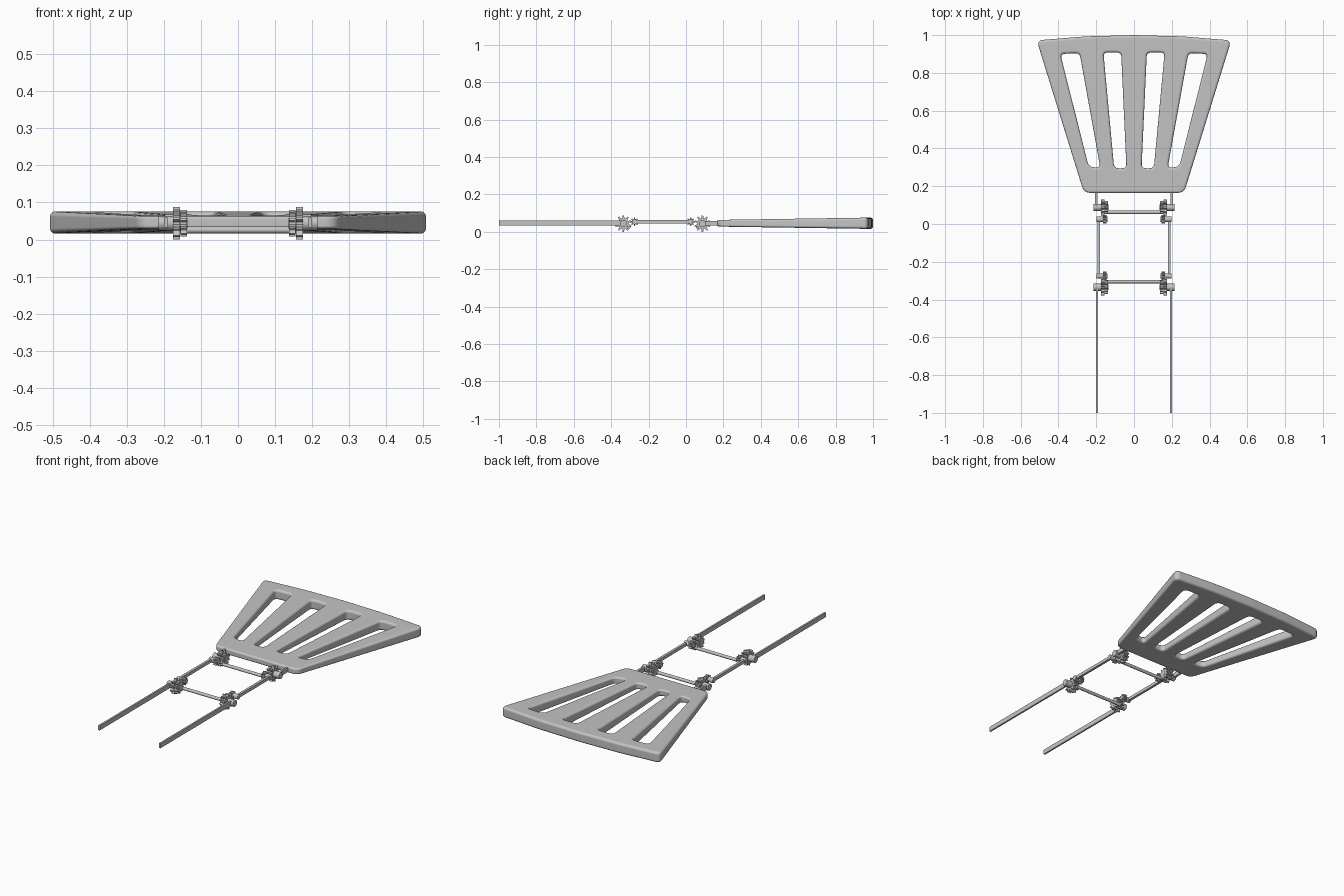
import bpy, bmesh, math
from mathutils import Vector

if "Cube" in bpy.data.objects:
    bpy.data.objects.remove(bpy.data.objects["Cube"])

grey = bpy.data.materials.new("light_grey")
grey.diffuse_color = (0.55, 0.55, 0.55, 1)
grey.use_nodes = True
grey.node_tree.nodes["Principled BSDF"].inputs["Base Color"].default_value = grey.diffuse_color


def finish(name, bm, smooth=True):
    bmesh.ops.recalc_face_normals(bm, faces=bm.faces)
    me = bpy.data.meshes.new(name)
    bm.to_mesh(me)
    bm.free()
    me.materials.append(grey)
    ob = bpy.data.objects.new(name, me)
    bpy.context.collection.objects.link(ob)
    if smooth:
        for o in bpy.context.selected_objects:
            o.select_set(False)
        ob.select_set(True)
        bpy.context.view_layer.objects.active = ob
        bpy.ops.object.shade_smooth_by_angle(angle=math.radians(35))
    return ob


def rounded(corners, radius, steps=6):
    """Counter-clockwise polygon with each corner rounded."""
    pts = []
    n = len(corners)
    for i in range(n):
        a, b, c = (Vector(corners[(i + k) % n]) for k in (-1, 0, 1))
        p = b + (a - b).normalized() * radius
        q = b + (c - b).normalized() * radius
        for s in range(steps + 1):
            t = s / steps
            pts.append(p * (1 - t) ** 2 + b * 2 * t * (1 - t) + q * t * t)
    return pts


def offset(pts, d):
    """Move a counter-clockwise loop inward by d."""
    out = []
    n = len(pts)
    for i in range(n):
        t = (pts[(i + 1) % n] - pts[i - 1]).normalized()
        out.append(pts[i] + Vector((-t.y, t.x)) * d)
    return out


def prism(name, pts, x0, x1, smooth=True):
    """Extrude a (y, z) outline along x."""
    bm = bmesh.new()
    a = [bm.verts.new((x0, y, z)) for y, z in pts]
    b = [bm.verts.new((x1, y, z)) for y, z in pts]
    n = len(pts)
    bm.faces.new(a)
    bm.faces.new(b)
    for i in range(n):
        j = (i + 1) % n
        bm.faces.new((a[i], a[j], b[j], b[i]))
    return finish(name, bm, smooth)


def rod(name, y, z, r, x0, x1, sides=20):
    pts = [(y + r * math.cos(2 * math.pi * i / sides),
            z + r * math.sin(2 * math.pi * i / sides)) for i in range(sides)]
    return prism(name, pts, x0, x1)


def gear(name, y, z, r, root, x0, x1, teeth=10):
    pts = []
    for i in range(teeth):
        for f, rad in ((-0.32, root), (-0.14, r), (0.14, r), (0.32, root)):
            a = 2 * math.pi * (i + f) / teeth + math.pi / 2
            pts.append((y + rad * math.cos(a), z + rad * math.sin(a)))
    return prism(name, pts, x0, x1, False)


def bar(name, x0, x1, y0, y1, z0, z1):
    return prism(name, [(y0, z0), (y1, z0), (y1, z1), (y0, z1)], x0, x1, False)


# Slotted fan panel: rounded rim profile swept round the outline and slots
top = [(0.515, 0.972), (0.26, 0.993), (0, 1.0), (-0.26, 0.993), (-0.515, 0.972)]
outline = rounded([(-0.265, 0.165), (0.265, 0.165)] + top, 0.035)
loops = [(outline, 1)]
for s in (1, -1):
    for slot in ([(0.04, 0.295), (0.105, 0.295), (0.162, 0.908), (0.068, 0.908)],
                 [(0.178, 0.295), (0.24, 0.305), (0.39, 0.9), (0.288, 0.905)]):
        c = [(s * x, y) for x, y in slot]
        loops.append((rounded(c if s > 0 else c[::-1], 0.024), -1))

H, R, SEG = 0.0305, 0.014, 5
profile = []
for i in range(SEG + 1):
    a = math.pi / 2 * (1 - i / SEG)
    profile.append((R - R * math.cos(a), H - R + R * math.sin(a)))
profile += [(d, -z) for d, z in reversed(profile)]

bm = bmesh.new()
caps = ([], [])
for pts, sign in loops:
    n = len(pts)
    rings = [[bm.verts.new((p.x, p.y, z)) for p in offset(pts, sign * d)]
             for d, z in profile]
    for r0, r1 in zip(rings, rings[1:]):
        for i in range(n):
            j = (i + 1) % n
            bm.faces.new((r0[i], r0[j], r1[j], r1[i]))
    for cap, ring in zip(caps, (rings[0], rings[-1])):
        cap.extend(bm.edges.get((ring[i], ring[(i + 1) % n])) for i in range(n))
for cap, nz in zip(caps, (1, -1)):
    bmesh.ops.triangle_fill(bm, use_beauty=True, use_dissolve=False,
                            edges=cap, normal=(0, 0, nz))
# Panel thins towards the hinge
for v in bm.verts:
    v.co.z = 0.046 + v.co.z * (0.58 + 0.42 * (v.co.y - 0.165) / 0.835)
panel = finish("slotted_panel", bm)
panel.modifiers.new("even_shading", "WEIGHTED_NORMAL").keep_sharp = True

# Folding frame: paired bars, toothed hinges and cross rods
for s, side in ((-1, "left"), (1, "right")):
    bar(f"{side}_leg", s * 0.190, s * 0.200, -1.0, -0.335, 0.033, 0.060)
    bar(f"{side}_middle_bar", s * 0.180, s * 0.194, -0.275, 0.025, 0.045, 0.063)
    bar(f"{side}_panel_tab", s * 0.194, s * 0.206, 0.09, 0.20, 0.034, 0.059)
    for end, big_y, small_y in (("front", -0.335, -0.275), ("back", 0.088, 0.025)):
        tag = f"{side}_{end}"
        rod(f"{tag}_hinge_hub", big_y, 0.044, 0.019, s * 0.160, s * 0.215)
        gear(f"{tag}_large_gear", big_y, 0.044, 0.044, 0.029, s * 0.157, s * 0.176)
        gear(f"{tag}_inner_gear", big_y, 0.044, 0.036, 0.026, s * 0.138, s * 0.155)
        rod(f"{tag}_inner_hub", big_y, 0.044, 0.014, s * 0.136, s * 0.160)
        rod(f"{tag}_small_hub", small_y, 0.054, 0.014, s * 0.140, s * 0.198)
        gear(f"{tag}_small_gear", small_y, 0.054, 0.023, 0.015, s * 0.145, s * 0.165, 8)

for end, y in (("front", -0.305), ("back", 0.062)):
    rod(f"{end}_cross_rod", y, 0.026, 0.009, -0.155, 0.155)
